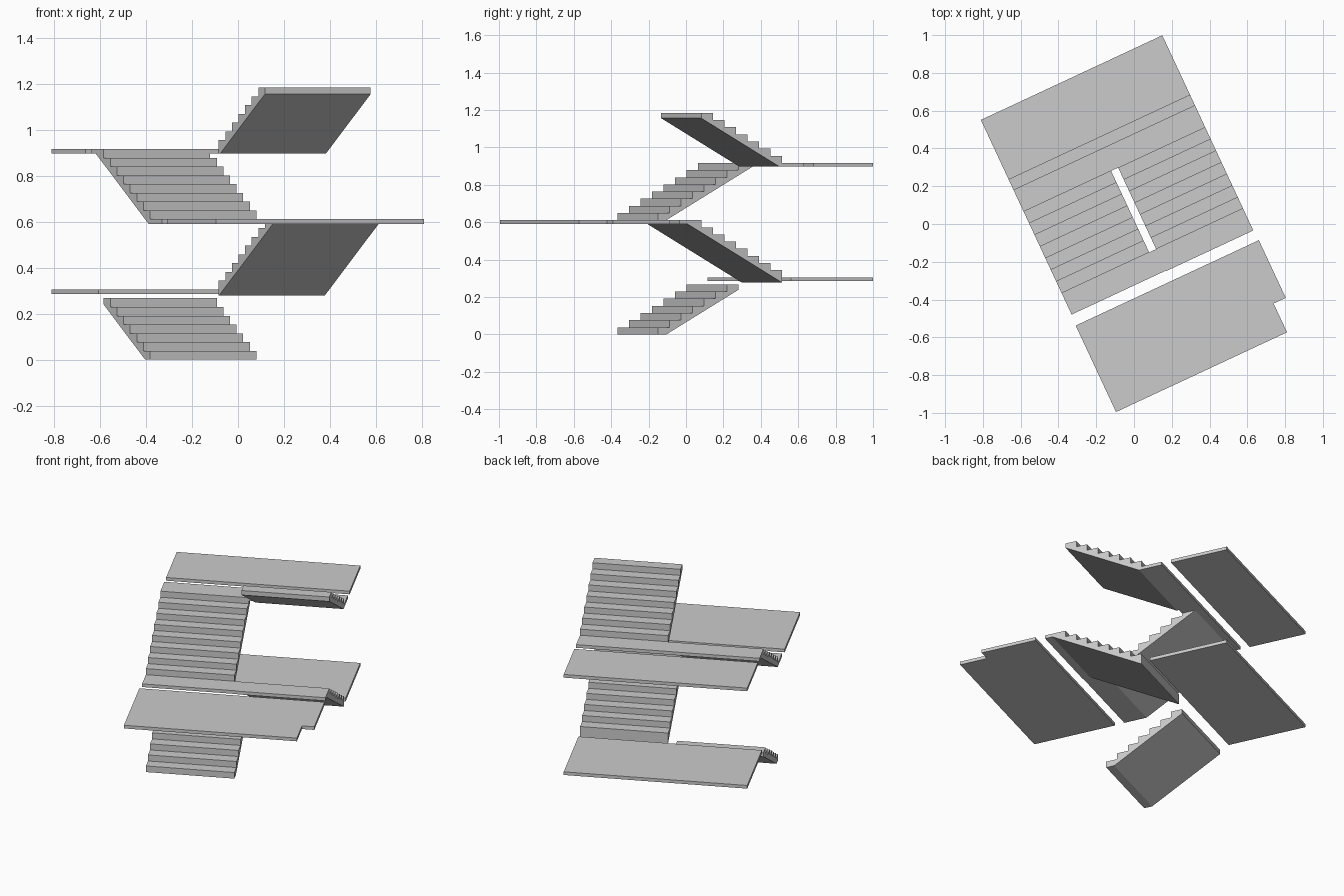
import bpy, bmesh
from math import radians
from mathutils import Matrix

if "Cube" in bpy.data.objects:
    bpy.data.objects.remove(bpy.data.objects["Cube"])

ROT = Matrix.Rotation(radians(25), 4, 'Z')   # whole stair is turned in plan
RISE, TREAD, STEPS = 0.0382, 0.068, 7
SLOPE = RISE / TREAD
T = 0.02                                     # landing thickness
V0, V1 = -0.17, 0.306                        # flight ends along the run
UL, UM1, UM2, UR = -0.502, 0.009, 0.05, 0.558  # flight sides
END = 0.128                                  # depth of strip at a flight top


def prism(name, pts, vec):
    """Extrude a closed planar outline along vec, then turn it in plan."""
    bm = bmesh.new()
    face = bm.faces.new([bm.verts.new(p) for p in pts])
    res = bmesh.ops.extrude_face_region(bm, geom=[face])
    bmesh.ops.translate(bm, vec=vec, verts=[g for g in res['geom'] if isinstance(g, bmesh.types.BMVert)])
    bmesh.ops.recalc_face_normals(bm, faces=bm.faces)
    bm.transform(ROT)
    me = bpy.data.meshes.new(name)
    bm.to_mesh(me)
    bm.free()
    ob = bpy.data.objects.new(name, me)
    bpy.context.collection.objects.link(ob)
    return ob


def slab(name, outline, top):
    return prism(name, [(u, v, top - T) for u, v in outline], (0, 0, T))


def rect(u0, u1, v0, v1):
    return [(u0, v0), (u1, v0), (u1, v1), (u0, v1)]


def flight(name, u0, u1, start, direction, z, foot, strip):
    """Stepped profile (s along the run, h above z) with a sloping underside."""
    run = TREAD * STEPS
    prof = [(0, foot)]
    for k in range(STEPS):
        prof += [(k * TREAD, (k + 1) * RISE), ((k + 1) * TREAD, (k + 1) * RISE)]
    if strip:
        h = (STEPS + 1) * RISE
        prof += [(run, h), (run + END, h), (run + END, h - T), (0.05 + (h - T) / SLOPE, h - T)]
    else:
        prof.append((run, (run - 0.05) * SLOPE))
    prof.append((0.05 + foot / SLOPE, foot))
    pts = [(u0, start + direction * s, z + h) for s, h in prof]
    return prism(name, pts, (u1 - u0, 0, 0))


FLOOR = RISE * (STEPS + 1)                   # height between landings

# Flights
flight("flight_1", UL, UM1, V0, 1, 0, 0, False)
flight("flight_2", UM2, UR, V1, -1, FLOOR, -0.027, True)
flight("flight_3", UL, UM1, V0, 1, 2 * FLOOR, -T, True)
flight("flight_4", UM2, UR, V1, -1, 3 * FLOOR, -T, False)

# Strips that carry the flight tops across to the next flight
slab("middle_strip", rect(UL, UM2, V0 - END + 0.003, V0), 2 * FLOOR)
slab("upper_strip", rect(UM1, UR, V1, V1 + END), 3 * FLOOR)

# Landings
slab("lower_landing", rect(UL, UR, 0.36, 0.842), FLOOR)
slab("upper_landing", rect(UL, UR, 0.493, 0.842), 3 * FLOOR)
slab("middle_landing", [(-0.507, -0.862), (0.492, -0.862), (0.492, -0.694),
                        (0.563, -0.694), (0.563, -0.357), (-0.507, -0.357)], 2 * FLOOR)
